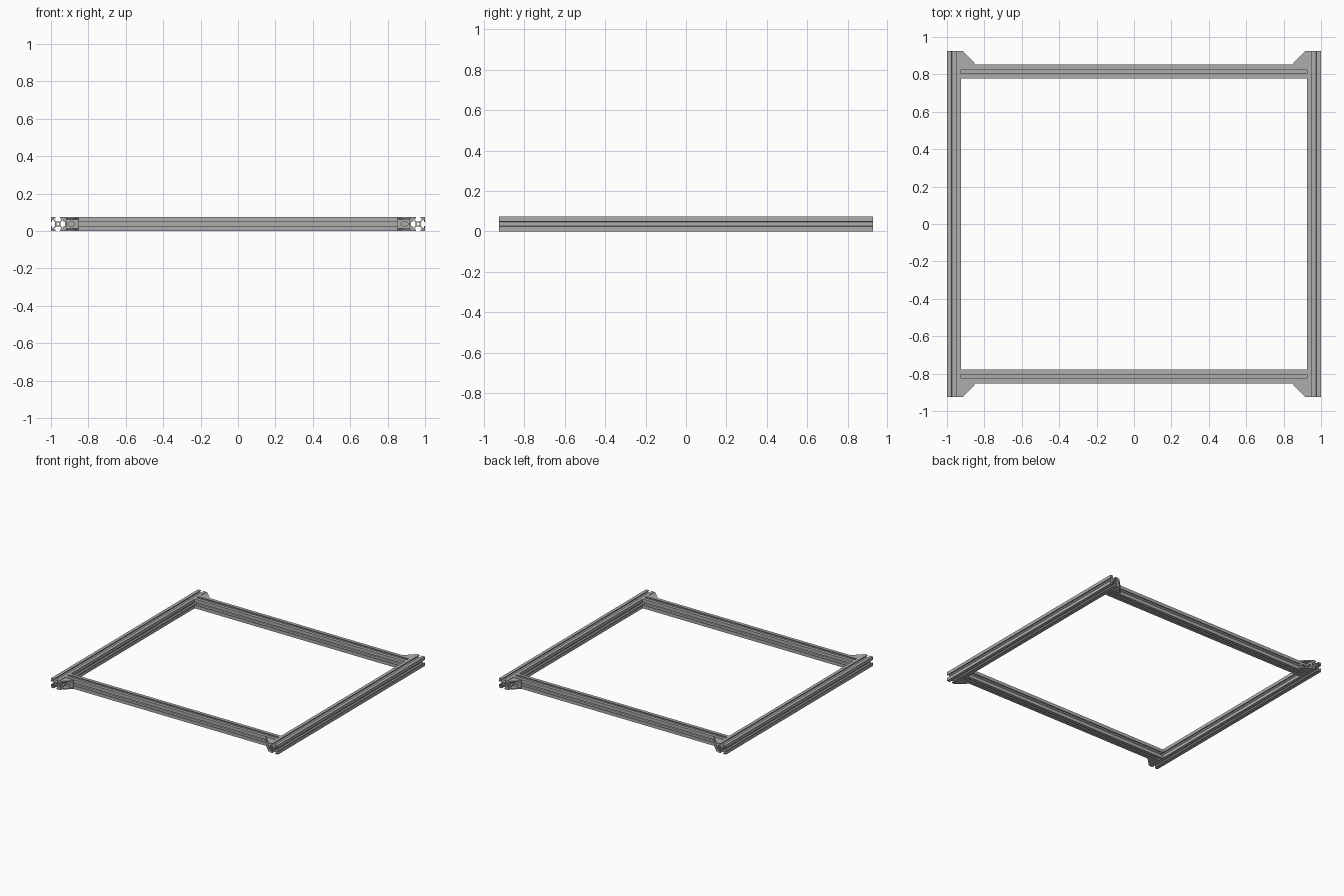
import bpy, bmesh, math
from mathutils import Matrix, Vector

if "Cube" in bpy.data.objects:
    bpy.data.objects.remove(bpy.data.objects["Cube"])

MM = 1 / 270          # 540 mm overall width becomes 2 units
HALF = 250            # half length of every rail
SIZE = 20             # rail section

metal = bpy.data.materials.new("aluminium grey")
metal.diffuse_color = (0.42, 0.42, 0.42, 1)
metal.use_nodes = True
metal.node_tree.nodes["Principled BSDF"].inputs["Base Color"].default_value = metal.diffuse_color


def prism(bm, outlines, depth, matrix):
    """Fill the outlines (inner ones become holes), extrude, add to bm."""
    curve = bpy.data.curves.new("outline", 'CURVE')
    curve.dimensions = '2D'
    curve.fill_mode = 'BOTH'
    curve.extrude = depth / 2
    for pts in outlines:
        spline = curve.splines.new('POLY')
        spline.points.add(len(pts) - 1)
        for p, (x, y) in zip(spline.points, pts):
            p.co = (x, y, 0, 1)
        spline.use_cyclic_u = True
    temp = bpy.data.objects.new("outline", curve)
    mesh = bpy.data.meshes.new_from_object(temp)
    mesh.transform(matrix)
    part = bmesh.new()
    part.from_mesh(mesh)
    bmesh.ops.remove_doubles(part, verts=part.verts, dist=0.001)
    bmesh.ops.recalc_face_normals(part, faces=part.faces)
    part.to_mesh(mesh)
    part.free()
    bm.from_mesh(mesh)
    bpy.data.meshes.remove(mesh)
    bpy.data.objects.remove(temp)
    bpy.data.curves.remove(curve)


def finish(name, bm, matrix):
    """Place a part given in millimetres and scale it to final units."""
    bm.transform(Matrix.Scale(MM, 4) @ matrix)
    if matrix.determinant() < 0:
        bmesh.ops.reverse_faces(bm, faces=bm.faces)
    for f in bm.faces:
        f.smooth = False
    mesh = bpy.data.meshes.new(name)
    bm.to_mesh(mesh)
    bm.free()
    mesh.materials.append(metal)
    bpy.context.collection.objects.link(bpy.data.objects.new(name, mesh))


# Slotted rail section: one corner repeated four times, plus the centre bore
corner = [(3.9, 2.84), (6.56, 5.5), (8.2, 5.5), (8.2, 3.1), (10, 3.1), (10, 10),
          (3.1, 10), (3.1, 8.2), (5.5, 8.2), (5.5, 6.56), (2.84, 3.9)]
section = []
for k in range(4):
    c, s = round(math.cos(k * math.pi / 2)), round(math.sin(k * math.pi / 2))
    section += [(c * x - s * y, s * x + c * y) for x, y in corner]
bore = [(2.1 * math.cos(a * math.pi / 8), 2.1 * math.sin(a * math.pi / 8)) for a in range(16)]


def rail(name, axis, centre):
    bm = bmesh.new()
    prism(bm, [section, bore], 2 * HALF, Matrix.Rotation(math.pi / 2, 4, axis))
    finish(name, bm, Matrix.Translation(Vector(centre)))


def flange(start, end):
    """Plate outline with a rounded bolt slot."""
    h, r = 6.5, 2.6
    slot = []
    for cx, a0 in ((12, -90), (7, 90)):
        for i in range(7):
            a = math.radians(a0 + i * 30)
            slot.append((cx + r * math.cos(a), r * math.sin(a)))
    return [[(start, -h), (end, -h), (end, h), (start, h)], slot]


def bracket(name, sx, sy):
    bm = bmesh.new()
    # flange on the cross rail, then flange on the side rail
    along_x = Matrix(((1, 0, 0, 0), (0, 0, 1, 1.5), (0, 1, 0, 0), (0, 0, 0, 1)))
    along_y = Matrix(((0, 0, 1, 1.5), (1, 0, 0, 0), (0, 1, 0, 0), (0, 0, 0, 1)))
    prism(bm, flange(0, 20), 3, along_x)
    prism(bm, flange(3, 20), 3, along_y)
    # triangular cheeks above and below
    cheek = [(0, 0), (20, 0), (20, 2.5), (2.5, 20), (0, 20)]
    for z in (-7.75, 7.75):
        prism(bm, [cheek], 2.5, Matrix.Translation((0, 0, z)))
    place = Matrix.Translation((sx * HALF, sy * (HALF - SIZE), SIZE / 2))
    finish(name, bm, place @ Matrix.Diagonal((-sx, sy, 1, 1)))


# Side rails run front to back, cross rails sit between them
for side, s in (("left", -1), ("right", 1)):
    rail(side + "_side_rail", 'X', (s * (HALF + SIZE / 2), 0, SIZE / 2))
for end, s in (("front", -1), ("back", 1)):
    rail(end + "_cross_rail", 'Y', (0, s * (HALF - 1.5 * SIZE), SIZE / 2))
    # corner brackets outside each cross rail
    for side, t in (("left", -1), ("right", 1)):
        bracket(end + "_" + side + "_corner_bracket", t, s)
